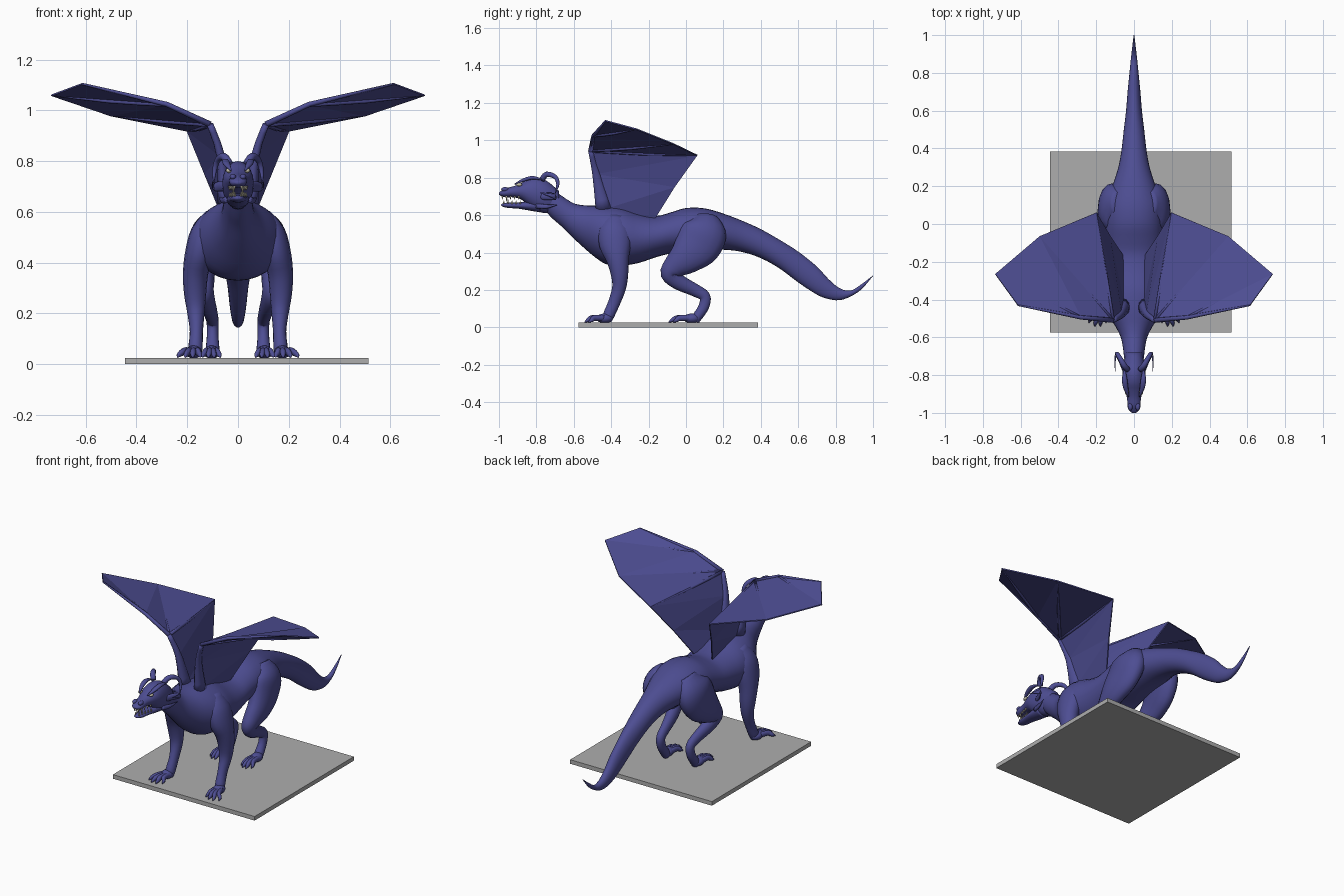
import bpy, bmesh, math
from mathutils import Vector, Matrix


def material(name, rgb):
    m = bpy.data.materials.new(name)
    m.diffuse_color = (*rgb, 1)
    return m


BLUE = material("scale blue", (0.075, 0.075, 0.29))
GREY = material("base grey", (0.42, 0.42, 0.42))
IVORY = material("tooth ivory", (0.58, 0.55, 0.42))


def finish(name, bm, mat, mirror=False, smooth=True, thick=0):
    bmesh.ops.recalc_face_normals(bm, faces=bm.faces)
    me = bpy.data.meshes.new(name)
    bm.to_mesh(me)
    bm.free()
    me.materials.append(mat)
    ob = bpy.data.objects.new(name, me)
    bpy.context.collection.objects.link(ob)
    if smooth:
        me.shade_smooth()
    if thick:
        s = ob.modifiers.new("thickness", 'SOLIDIFY')
        s.thickness, s.offset = thick, 0
    if mirror:
        ob.modifiers.new("other side", 'MIRROR').use_mirror_merge = False
    return ob


def spline(rows, steps):
    """Catmull-Rom through rows of numbers."""
    out = []
    for i in range(len(rows) - 1):
        a, b, c, d = (rows[max(0, min(len(rows) - 1, i + k))] for k in (-1, 0, 1, 2))
        for s in range(steps):
            t = s / steps
            out.append([0.5 * (2*q + (r-p)*t + (2*p-5*q+4*r-u)*t*t + (3*q-p-3*r+u)*t**3)
                        for p, q, r, u in zip(a, b, c, d)])
    return out + [list(rows[-1])]


def tube(bm, rows, n=16, steps=3, side=(1, 0, 0), upright=False):
    """Loft ellipses through rows of (x, y, z, half width, half depth)."""
    rows = spline(rows, steps)
    pts = [Vector(r[:3]) for r in rows]
    rings = []
    for i, r in enumerate(rows):
        t = (pts[min(i+1, len(pts)-1)] - pts[max(i-1, 0)]).normalized()
        if upright:
            t = Vector((0, 1, 0))
        u = Vector(side)
        u = (u - t * u.dot(t)).normalized()
        v = t.cross(u)
        rings.append([bm.verts.new(pts[i] + u * (max(r[3], .001) * math.cos(a)) + v * (max(r[4], .001) * math.sin(a)))
                      for a in (2 * math.pi * k / n for k in range(n))])
    for p, q in zip(rings, rings[1:]):
        for k in range(n):
            bm.faces.new((p[k], p[(k+1) % n], q[(k+1) % n], q[k]))
    bm.faces.new(rings[0])
    bm.faces.new(rings[-1])


def profile(name, table, n=24):
    """Loft along y from rows of (y, top, bottom, half width)."""
    bm = bmesh.new()
    tube(bm, [(0, y, (t+b)/2, w, (t-b)/2) for y, t, b, w in table], n, upright=True)
    return finish(name, bm, BLUE)


def ball(bm, loc, size):
    bmesh.ops.create_uvsphere(bm, u_segments=14, v_segments=8, radius=1,
                              matrix=Matrix.Translation(loc) @ Matrix.Diagonal((*size, 1)))


# base plate
bm = bmesh.new()
bmesh.ops.create_cube(bm, size=1, matrix=Matrix.Translation((.035, -.095, .0125))
                      @ Matrix.Diagonal((.96, .96, .025, 1)))
finish("base_plate", bm, GREY, smooth=False)

# neck, trunk and tail
profile("body_and_tail", [
    (-.76, .76, .63, .045), (-.71, .735, .578, .052), (-.66, .70, .535, .058),
    (-.60, .663, .475, .07), (-.54, .652, .42, .10), (-.48, .652, .37, .14),
    (-.42, .65, .335, .17), (-.34, .64, .33, .18), (-.25, .61, .345, .165),
    (-.16, .595, .375, .155), (-.08, .615, .395, .15), (0, .638, .40, .15),
    (.1, .636, .41, .145), (.2, .608, .415, .115), (.3, .57, .403, .083),
    (.4, .525, .37, .065), (.5, .468, .315, .054), (.6, .405, .24, .042),
    (.7, .325, .175, .034), (.76, .26, .152, .028), (.82, .21, .145, .022),
    (.88, .196, .165, .016), (.94, .232, .205, .009), (1, .278, .275, .002)], 28)

# skull with snout, and open lower jaw
profile("head", [
    (-.68, .73, .63, .04), (-.74, .78, .61, .058), (-.79, .80, .62, .062),
    (-.84, .793, .65, .06), (-.88, .772, .683, .05), (-.92, .755, .695, .037),
    (-.96, .745, .695, .035), (-.985, .732, .70, .028), (-1, .72, .71, .01)], 20)
profile("lower_jaw", [
    (-.78, .685, .615, .045), (-.84, .675, .625, .042), (-.90, .668, .635, .034),
    (-.95, .667, .638, .028), (-.98, .663, .645, .018), (-.988, .657, .651, .005)], 16)

# horns, brows, nostrils, cheek frills
bm = bmesh.new()
tube(bm, [(.035, -.77, .79, .016, .016), (.055, -.745, .818, .015, .015), (.08, -.70, .805, .012, .012),
          (.092, -.685, .765, .009, .009), (.096, -.70, .715, .002, .002)], 10)
tube(bm, [(.05, -.78, .70, .01, .018), (.078, -.72, .70, .007, .02), (.098, -.70, .70, .005, .014),
          (.1, -.78, .72, .001, .002)], 8)
tube(bm, [(.045, -.80, .65, .01, .014), (.06, -.75, .645, .007, .012), (.075, -.69, .655, .001, .002)], 8)
tube(bm, [(.028, -.915, .765, .003, .004), (.043, -.87, .787, .013, .009),
          (.05, -.82, .80, .014, .01), (.05, -.77, .79, .004, .004)], 10)
ball(bm, (.02, -.968, .738), (.013, .02, .012))
finish("horns_and_frills", bm, BLUE, True)

# eyes and teeth
bm = bmesh.new()
ball(bm, (.037, -.892, .763), (.011, .015, .009))
finish("eyes", bm, IVORY, True)
bm = bmesh.new()
for i in range(5):
    y, x = -.982 + .022 * i, .014 + .005 * i
    h = .03 if i == 1 else .018
    tube(bm, [(x, y, .702, .005, .006), (x, y, .702 - h, .001, .001)], 6, 1)
    tube(bm, [(x - .002, y + .008, .66, .005, .006), (x - .002, y + .008, .66 + h, .001, .001)], 6, 1)
finish("teeth", bm, IVORY, True)


def foot(bm, x, y, reach, spread, lean):
    """Pad with four splayed toes."""
    ball(bm, (x, y, .048), (.033, .045, .026))
    for i in range(4):
        f = (i - 1.5) / 1.5
        dx = f * spread + lean
        tip = y - reach * (1 - .2 * f * f)
        tube(bm, [(x + f*.018, y, .05, .012, .016), (x + dx*.6, (y + tip)/2 - .01, .05, .012, .016),
                  (x + dx*.9, tip + .018, .038, .01, .011), (x + dx, tip, .027, .002, .002)], 8)


# front legs
bm = bmesh.new()
tube(bm, [(.10, -.37, .59, .03, .05), (.13, -.38, .52, .055, .085), (.152, -.378, .44, .056, .085),
          (.167, -.365, .36, .05, .06), (.169, -.355, .28, .044, .046), (.166, -.358, .21, .035, .037),
          (.164, -.385, .13, .026, .032), (.168, -.415, .06, .028, .03), (.17, -.42, .03, .02, .02)])
foot(bm, .175, -.435, .11, .045, .018)
finish("front_legs", bm, BLUE, True)

# hind legs
bm = bmesh.new()
tube(bm, [(.08, .11, .59, .04, .06), (.115, .10, .52, .068, .12), (.132, .06, .44, .062, .125),
          (.143, 0, .375, .055, .095), (.14, -.06, .325, .047, .065), (.135, -.085, .285, .04, .05),
          (.122, -.035, .24, .034, .042), (.107, .045, .20, .027, .034), (.10, .10, .165, .024, .03),
          (.10, .095, .11, .023, .028), (.10, .06, .055, .027, .026), (.10, .05, .03, .02, .02)], steps=4)
foot(bm, .105, .03, .125, .035, 0)
finish("hind_legs", bm, BLUE, True)

# wings: membrane panels fanned from the wrist
W = dict(root=(.05, -.44, .63), elbow=(.068, -.48, .82), wrist=(.11, -.51, .945),
         knuckle=(.28, -.495, 1.024), lead=(.615, -.43, 1.105), tip=(.735, -.265, 1.06),
         trail=(.5, -.065, .98), inner=(.2, .06, .92), low=(.13, -.06, .75), rear=(.06, -.166, .58))
bm = bmesh.new()
v = {k: bm.verts.new(p) for k, p in W.items()}
for f in ("knuckle lead tip", "knuckle tip trail", "wrist knuckle trail", "wrist trail inner",
          "elbow wrist inner", "elbow inner low", "root elbow low", "root low rear"):
    bm.faces.new([v[k] for k in f.split()])
finish("wing_membranes", bm, BLUE, True, False, .007)

# wing arm and finger bones
bm = bmesh.new()
tube(bm, [(*W["root"], .03, .045), (*W["elbow"], .017, .022), (*W["wrist"], .013, .014)], 10)
tube(bm, [(*W["wrist"], .013, .012), (*W["knuckle"], .011, .01), (*W["lead"], .004, .004)], 8, 1, (0, 1, 0))
for start, end in (("knuckle", "tip"), ("wrist", "trail"), ("wrist", "inner")):
    a, b = Vector(W[start]), Vector(W[end])
    tube(bm, [(*a, .01, .009), (*(a.lerp(b, .5) - Vector((0, 0, .006))), .008, .008), (*b, .003, .003)],
         8, 2, (0, 0, 1))
finish("wing_bones", bm, BLUE, True)
